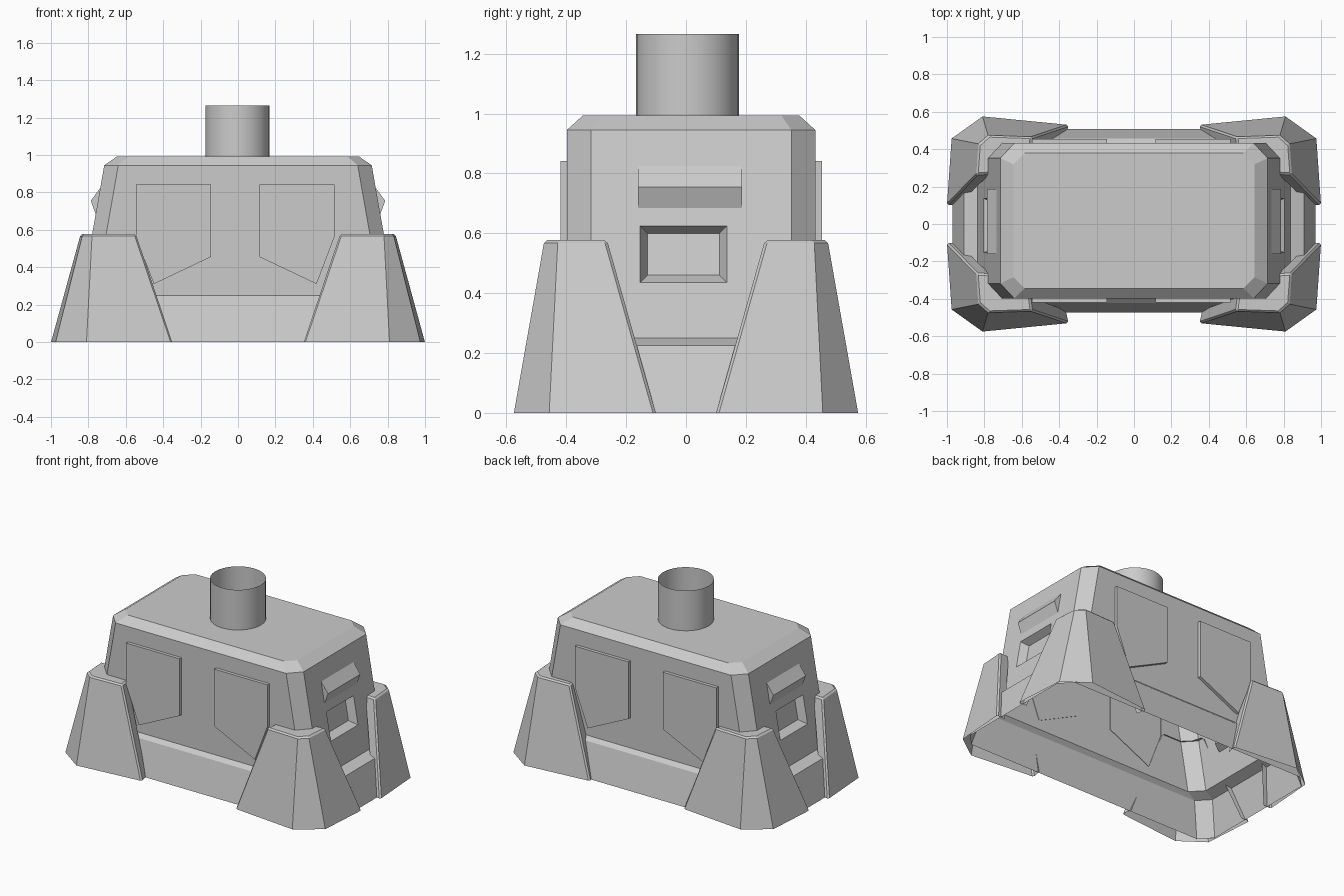
import bpy, bmesh
from mathutils import Vector

if "Cube" in bpy.data.objects:
    bpy.data.objects.remove(bpy.data.objects["Cube"])

CY = 0.017            # the body sits slightly behind the centre line


def make_object(name, bm):
    bmesh.ops.recalc_face_normals(bm, faces=bm.faces)
    me = bpy.data.meshes.new(name)
    bm.to_mesh(me)
    bm.free()
    ob = bpy.data.objects.new(name, me)
    bpy.context.collection.objects.link(ob)
    return ob


def loft(name, rings, cap_start=True, cap_end=True):
    """Skin a list of closed rings with equal point counts."""
    bm = bmesh.new()
    vs = [[bm.verts.new(p) for p in r] for r in rings]
    n = len(rings[0])
    for a, b in zip(vs, vs[1:]):
        for i in range(n):
            j = (i + 1) % n
            bm.faces.new((a[i], a[j], b[j], b[i]))
    if cap_start:
        bm.faces.new(vs[0])
    if cap_end:
        bm.faces.new(vs[-1])
    return make_object(name, bm)


def body_ring(hx, hy, z, cx=0.075, cy=0.08):
    """Rectangle with chamfered corners."""
    q = [(hx, -hy + cy), (hx, hy - cy), (hx - cx, hy), (-hx + cx, hy),
         (-hx, hy - cy), (-hx, -hy + cy), (-hx + cx, -hy), (hx - cx, -hy)]
    return [(x, y + CY, z) for x, y in q]


def wall_x(z):
    """Sloping end wall of the body."""
    return 0.715 + 0.176 * (0.945 - z)


# Body: skirt, ledge, tapered walls and chamfered roof
body = loft("body", [
    body_ring(0.97, 0.49, 0.0),
    body_ring(0.91, 0.44, 0.225),
    body_ring(wall_x(0.25), 0.415, 0.25),
    body_ring(0.715, 0.415, 0.945),
    body_ring(0.645, 0.362, 0.993, 0.06, 0.06),
])

# Bevelled recess in each end wall
for s in (1, -1):
    rings = []
    for depth, grow in ((0.05, 0.025), (-0.05, -0.025)):
        y0, y1 = -0.153 - grow, 0.137 + grow
        z0, z1 = 0.435 - grow, 0.625 + grow
        rings.append([(s * (wall_x(z) + depth), y, z)
                      for y, z in ((y0, z0), (y1, z0), (y1, z1), (y0, z1))])
    cutter = loft("recess_cutter", rings)
    cutter.hide_render = True
    mod = body.modifiers.new("recess", 'BOOLEAN')
    mod.operation = 'DIFFERENCE'
    mod.solver = 'EXACT'
    mod.object = cutter
    bpy.context.view_layer.objects.active = body
    bpy.ops.object.modifier_apply(modifier=mod.name)
    bpy.data.objects.remove(cutter)

# Open the underside
bm = bmesh.new()
bm.from_mesh(body.data)
under = [f for f in bm.faces if all(v.co.z < 0.01 for v in f.verts)]
bmesh.ops.delete(bm, geom=under, context='FACES_ONLY')
bm.to_mesh(body.data)
bm.free()

# Corner legs: folded outer shell, top rim and end flanges
bottom = [(0.35, -0.53), (0.81, -0.575), (0.975, -0.457), (1.0, -0.10)]
top = [(0.545, -0.465), (0.78, -0.473), (0.83, -0.428), (0.842, -0.263)]
inner = [(0.555, -0.39), (0.70, -0.39), (0.75, -0.34), (0.77, -0.268)]
foot_in = [(0.365, -0.462), (0.94, -0.105)]
bm = bmesh.new()
lo = [bm.verts.new((x, y, 0)) for x, y in bottom]
hi = [bm.verts.new((x, y, 0.577)) for x, y in top]
inn = [bm.verts.new((x, y, 0.577)) for x, y in inner]
for i in range(3):
    bm.faces.new((lo[i], lo[i + 1], hi[i + 1], hi[i]))
    bm.faces.new((hi[i], hi[i + 1], inn[i + 1], inn[i]))
for k, (x, y) in zip((0, 3), foot_in):
    f = bm.verts.new((x, y, 0))
    bm.faces.new((lo[k], hi[k], inn[k], f))
legs = make_object("corner_legs", bm)
bev = legs.modifiers.new("rim_bevel", 'BEVEL')
bev.width = 0.01
bev.segments = 1
bev.limit_method = 'ANGLE'
bev.angle_limit = 1.0
mir = legs.modifiers.new("mirror", 'MIRROR')
mir.use_axis = (True, True, False)
mir.use_mirror_merge = False

# Raised side panels, two on the front and two on the back
outline = [(-0.53, 0.842), (-0.13, 0.842), (-0.13, 0.455),
           (-0.435, 0.31), (-0.53, 0.56)]
for face, s in (("front", -1), ("back", 1)):
    for side, m in (("left", 1), ("right", -1)):
        rings = [[(m * x - 0.015, CY + s * d, z) for x, z in outline]
                 for d in (0.412, 0.437)]
        loft(f"{face}_{side}_panel", rings, cap_start=False)

# Wedge-shaped bars on the end walls
for side, s in (("right", 1), ("left", -1)):
    prof = [(wall_x(0.828) - 0.002, 0.828), (0.787, 0.755),
            (wall_x(0.68) - 0.002, 0.68)]
    loft(f"{side}_end_bar",
         [[(s * x, y, z) for x, z in prof] for y in (-0.16, 0.187)])

# Open chimney tube
bpy.ops.mesh.primitive_cylinder_add(vertices=32, radius=0.172, depth=0.275,
                                    end_fill_type='NOTHING',
                                    location=(-0.003, 0.005, 1.1275))
tube = bpy.context.object
tube.name = "chimney_tube"
bpy.ops.object.shade_smooth_by_angle()
